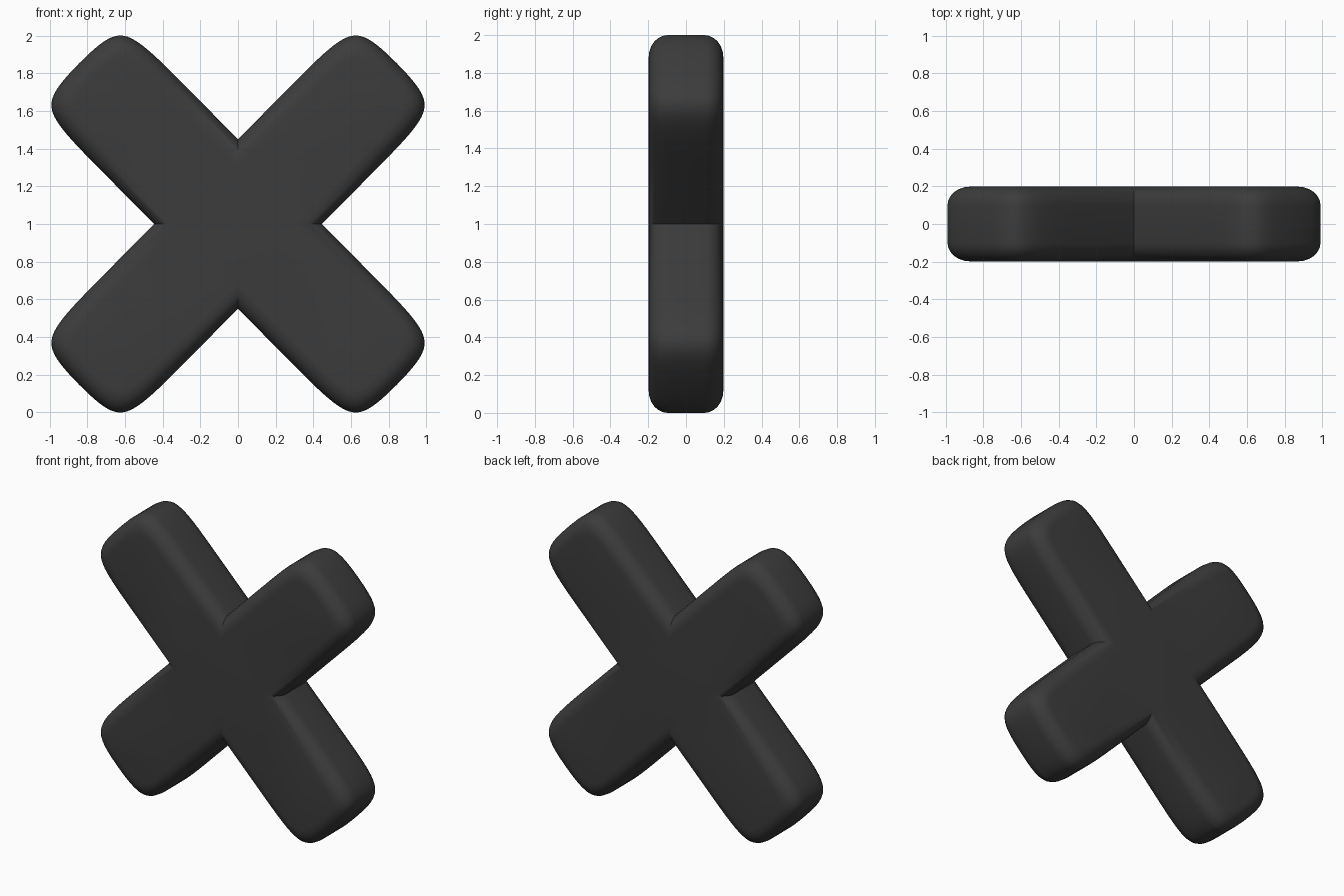
import bpy, bmesh
from math import sin, cos, pi, radians
from mathutils import Vector

if "Cube" in bpy.data.objects:
    bpy.data.objects.remove(bpy.data.objects["Cube"])

HALF, TIP, START = 0.318, 1.205, 0.8   # arm half width, arm length, where the tip starts to round
DEPTH, ROUND = 0.198, 0.1              # half thickness, edge rounding
STEPS, WEIGHT, SQUASH = 14, 2.3, 0.99


def tip_curve(h, tip):
    """Rounded corner from the side of an arm to the middle of its end."""
    a, b, c = Vector((START, h)), Vector((tip, h)), Vector((tip, 0))
    pts = []
    for i in range(STEPS + 1):
        t = i / STEPS
        wa, wb, wc = (1 - t) ** 2, 2 * WEIGHT * t * (1 - t), t * t
        pts.append((a * wa + b * wb + c * wc) / (wa + wb + wc))
    return pts


def outline(inset):
    """Closed cross outline, each arm starting at its inner notch."""
    h, tip = HALF - inset, TIP - inset
    up = tip_curve(h, tip)
    arm = [(h, -h)] + [(p.x, -p.y) for p in up] + [(p.x, p.y) for p in up[-2::-1]]
    pts = []
    for k in range(4):
        c, s = cos(pi / 4 + k * pi / 2), sin(pi / 4 + k * pi / 2)
        pts += [((u * c - v * s) * SQUASH, 1 + u * s + v * c) for u, v in arm]
    return pts


# Rounded edge section, front to back
quarter = [i * pi / 12 for i in range(7)]
section = [(ROUND * (1 - sin(a)), -DEPTH + ROUND * (1 - cos(a))) for a in quarter]
section += [(d, -y) for d, y in reversed(section)]

bm = bmesh.new()
rings = [[bm.verts.new((x, y, z)) for x, z in outline(d)] for d, y in section]
n = len(rings[0])
for r0, r1 in zip(rings, rings[1:]):
    for i in range(n):
        j = (i + 1) % n
        bm.faces.new((r0[i], r0[j], r1[j], r1[i]))

# Flat front and back: centre square plus four arms
m = n // 4
for ring in (rings[0], rings[-1]):
    bm.faces.new(ring[::m])
    for k in range(4):
        bm.faces.new(ring[k * m:(k + 1) * m] + [ring[(k + 1) * m % n]])
bmesh.ops.recalc_face_normals(bm, faces=bm.faces)

mesh = bpy.data.meshes.new("cross")
bm.to_mesh(mesh)
bm.free()
cross = bpy.data.objects.new("cross", mesh)
bpy.context.collection.objects.link(cross)

# Dark material
mat = bpy.data.materials.new("dark_grey")
mat.diffuse_color = (0.045, 0.045, 0.045, 1)
mat.use_nodes = True
mat.node_tree.nodes["Principled BSDF"].inputs["Base Color"].default_value = mat.diffuse_color
mesh.materials.append(mat)

bpy.context.view_layer.objects.active = cross
cross.select_set(True)
bpy.ops.object.shade_smooth_by_angle(angle=radians(40))
